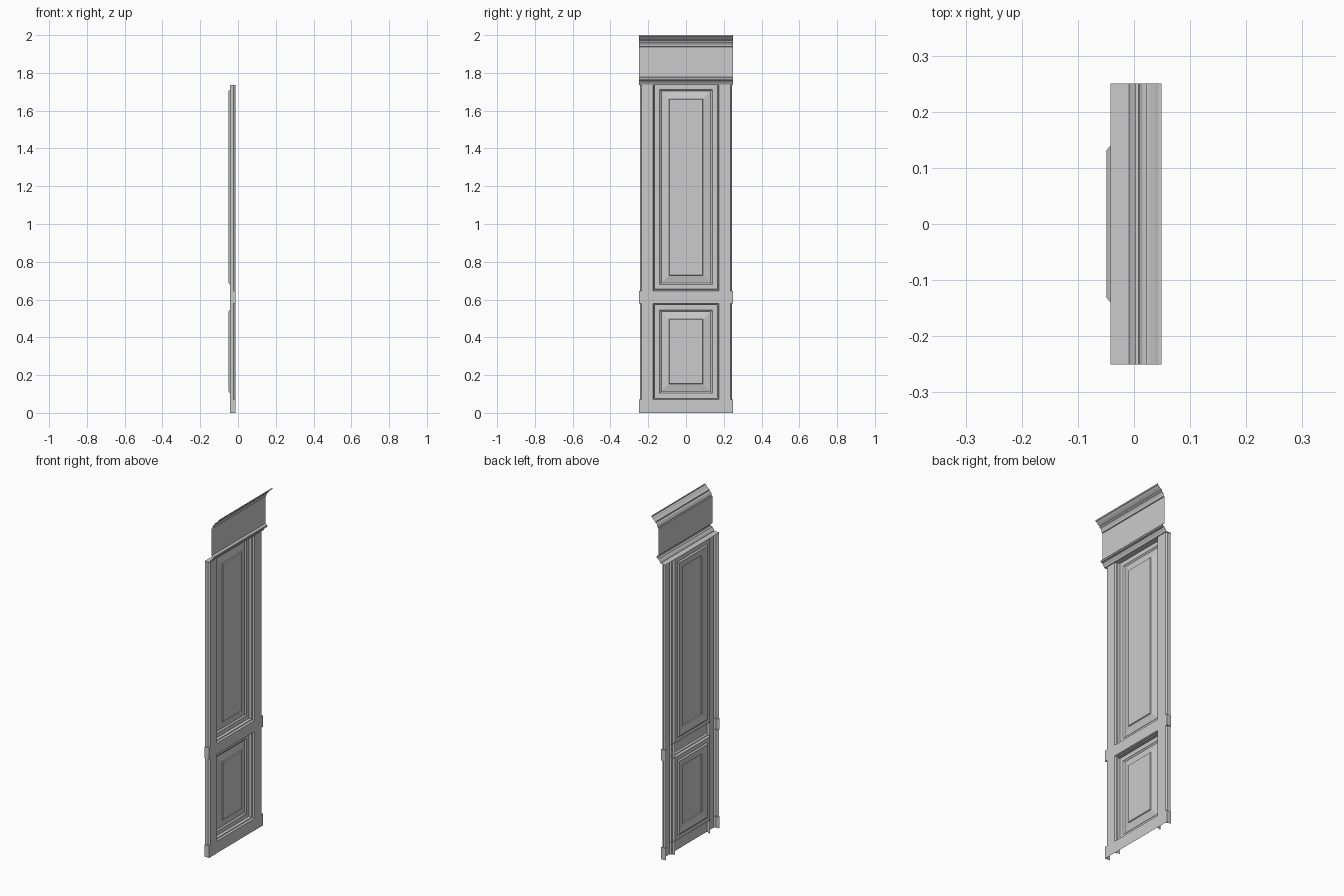
import bpy

if "Cube" in bpy.data.objects:
    bpy.data.objects.remove(bpy.data.objects["Cube"])

BACK, FACE = -0.042, -0.014      # depth of the panel ground and of the frame face
HALF = 0.163                     # half width of the panel openings
TOP = 1.735                      # height of the frame


def make(name, verts, faces, mirror=False):
    me = bpy.data.meshes.new(name)
    me.from_pydata(verts, [], faces)
    ob = bpy.data.objects.new(name, me)
    bpy.context.collection.objects.link(ob)
    if mirror:
        m = ob.modifiers.new("mirror", 'MIRROR')
        m.use_axis = (False, True, False)
        m.use_clip = False
    return ob


def upright(name, profile, z0, z1):
    """Sweep an (x, y) profile upwards, mirrored to the other side."""
    n = len(profile)
    verts = [(x, y, z) for z in (z0, z1) for x, y in profile]
    faces = [(i, i + 1, n + i + 1, n + i) for i in range(n - 1)]
    return make(name, verts, faces, True)


def across(name, profile, half):
    """Sweep an (x, z) profile across the width."""
    n = len(profile)
    verts = [(x, y, z) for y in (-half, half) for x, z in profile]
    faces = [(i, n + i, n + i + 1, i + 1) for i in range(n - 1)]
    return make(name, verts, faces)


def raised_panel(name, z0, z1):
    """Nested rectangular rings: flat ground, groove, bevel, raised field."""
    rings = [(0, BACK), (0.024, BACK), (0.027, -0.045), (0.032, -0.049),
             (0.036, -0.049), (0.073, -0.041), (0.076, -0.036), (0.081, -0.036)]
    verts, faces = [], []
    for k, (d, x) in enumerate(rings):
        h, a, b = HALF - d, z0 + d, z1 - d
        verts += [(x, -h, a), (x, h, a), (x, h, b), (x, -h, b)]
        if k:
            for i in range(4):
                j, o = (i + 1) % 4, 4 * (k - 1)
                faces.append((o + i, o + j, o + 4 + j, o + 4 + i))
    e = len(verts) - 4
    faces.append((e, e + 1, e + 2, e + 3))
    return make(name, verts, faces)


# Stiles with moulded inner and outer edges
stile = [(BACK, HALF), (-0.027, HALF + 0.002), (-0.025, HALF + 0.007),
         (-0.018, HALF + 0.009), (FACE, 0.174),
         (FACE, 0.236), (-0.018, 0.238), (-0.024, 0.243), (BACK, 0.244)]
upright("stile", stile, 0, TOP)

# Square blocks stopping the outer edge moulding
for name, z0, z1 in (("foot_block", 0, 0.07), ("middle_block", 0.58, 0.645)):
    upright(name, [(-0.013, 0.174), (-0.013, 0.249), (BACK, 0.249)], z0, z1)
    for z, order in ((z0, (3, 2, 1, 0)), (z1, (0, 1, 2, 3))):
        if z:
            make(name + "_ledge", [(BACK, 0.234, z), (-0.013, 0.234, z),
                                   (-0.013, 0.249, z), (BACK, 0.249, z)],
                 [order], True)

# Bottom and middle rails
rail_top = [(0, 0), (-0.004, 0.002), (-0.011, 0.003), (-0.013, 0.008), (BACK - FACE, 0.010)]
across("bottom_rail", [(FACE, 0)] + [(FACE + x, 0.07 + z) for x, z in rail_top], 0.174)
across("middle_rail", [(FACE + x, 0.58 - z) for x, z in reversed(rail_top)] +
       [(FACE + x, 0.645 + z) for x, z in rail_top], 0.174)

# Raised panels
raised_panel("lower_panel", 0.08, 0.57)
raised_panel("upper_panel", 0.655, TOP)

# Entablature: soffit, architrave moulding, frieze and crown in one sweep
across("cornice", [(BACK, TOP), (-0.009, TOP), (-0.006, 1.743), (0.003, 1.755),
                   (0.004, 1.758), (0.014, 1.760), (0.016, 1.766), (0.014, 1.772),
                   (0.003, 1.778), (0.003, 1.937), (0.008, 1.939), (0.009, 1.948),
                   (0.015, 1.960), (0.022, 1.964), (0.022, 1.972), (0.028, 1.975),
                   (0.037, 1.982), (0.044, 1.990), (0.049, 1.992), (0.049, 2.0)], 0.25)
